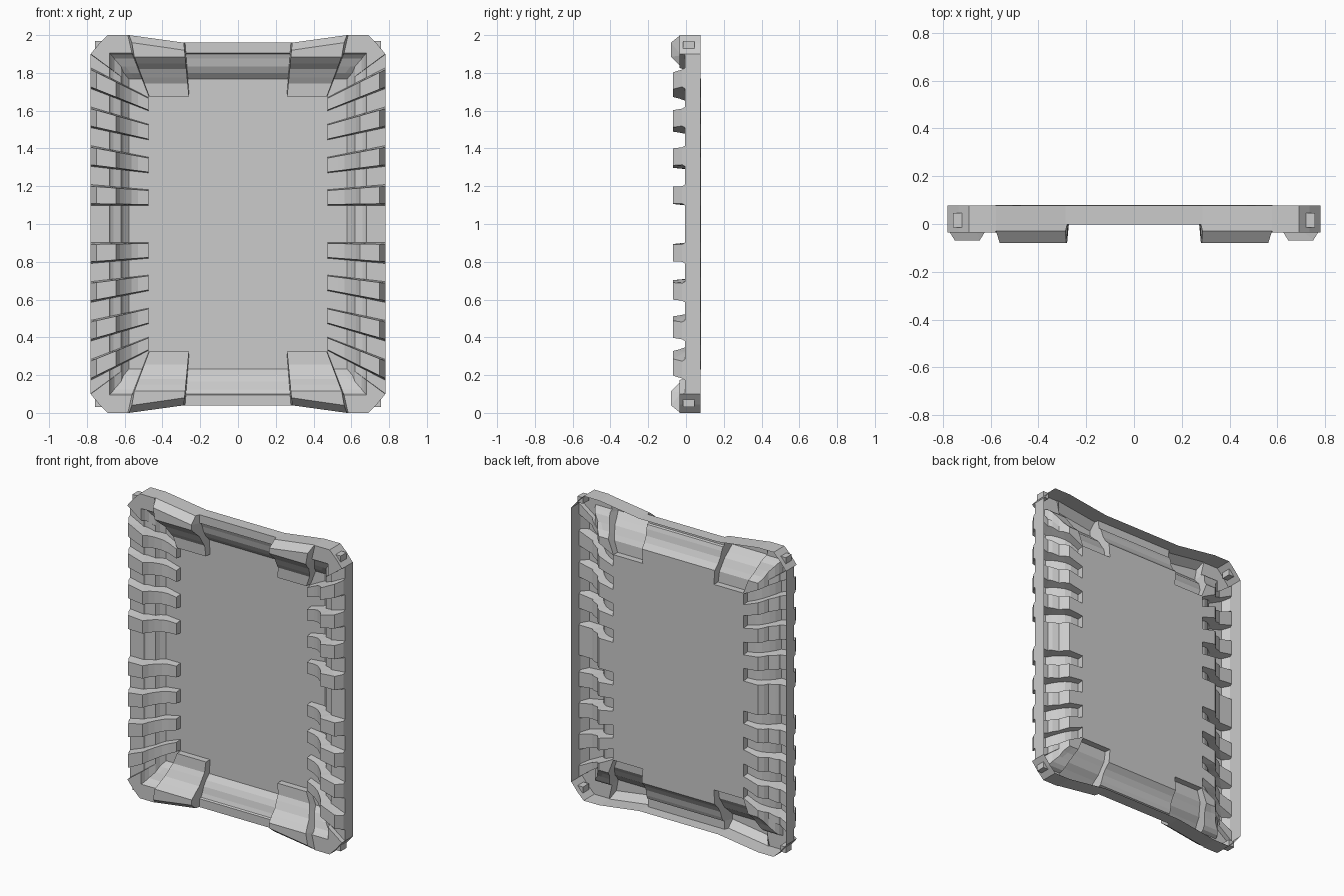
import bpy, bmesh

if "Cube" in bpy.data.objects:
    bpy.data.objects.remove(bpy.data.objects["Cube"])

# Cross-sections as (distance from centre, y), outer back edge -> inner panel edge
SIDE_BASE = [(.78, .077), (.78, -.005), (.68, -.005), (.675, .005), (.66, .015),
             (.62, .03), (.605, .055), (.578, .08), (.475, .08), (.475, .08)]
SIDE_RIB = [(.78, .077), (.78, -.02), (.75, -.068), (.645, -.068), (.625, -.035),
            (.60, -.008), (.565, .02), (.53, .034), (.475, .038), (.475, .08)]
SIDE_CORNER = [(.78, .077), (.78, -.035), (.68, -.035), (.67, -.01), (.655, .01)] + SIDE_BASE[5:]
END_BASE = [(.96, .077), (.96, -.003), (.905, -.003), (.90, .01), (.875, .02),
            (.835, .03), (.80, .05), (.768, .08), (.675, .08), (.675, .08)]
END_BLOCK = [(.96, .077), (.96, -.03), (.92, -.08), (.885, -.08), (.85, -.045),
             (.82, -.01), (.775, .015), (.745, .034), (.675, .038), (.675, .08)]
END_CORNER = [(1.0, .077), (1.0, -.035), (.905, -.035), (.895, -.01), (.875, .01)] + END_BASE[5:]


def side_station(prof, z_out, z_in):
    """Section across the side rail, slanting from z_out to z_in."""
    return [(d, y, z_in + (z_out - z_in) * (d - .475) / .305) for d, y in prof]


def end_station(prof, x_out, x_in, lift=0.0):
    """Section across the top rail; lift raises only the outer points."""
    pts = []
    for i, (d, y) in enumerate(prof):
        x = x_in + (x_out - x_in) * min(1, (d - .675) / .285)
        pts.append((x, y, d + (lift if i < 3 else 0)))
    return pts


# Quarter frame: side rail with ribs from mid-height up to the corner
stations = [side_station(SIDE_BASE, 0, 0)]
for zo, zi, hi in [(.154, .14, .04), (.36, .312, .04), (.565, .487, .04), (.772, .635, .034)]:
    for prof, s, e in [(SIDE_BASE, -1, .003), (SIDE_RIB, -1, -.006),
                       (SIDE_RIB, 1, -.006), (SIDE_BASE, 1, .003)]:
        stations.append(side_station(prof, zo + s * (.052 + e), zi + s * (hi + e / 2)))
stations.append(side_station(SIDE_BASE, .898, .674))
stations.append(side_station(SIDE_CORNER, .90, .675))

# Mitred, chamfered corner
miter = [(a[0], a[1], b[0]) for a, b in zip(SIDE_CORNER, END_CORNER)]
for i in (0, 1):
    miter[i] = (.735, miter[i][1], .955)
stations.append(miter)
stations.append(end_station(END_CORNER, .69, .475))

# Top rail with its raised block, down to the thinner middle
stations.append(end_station(END_CORNER, .583, .472))
stations.append(end_station(END_BLOCK, .577, .47, .04))
stations.append(end_station(END_BLOCK, .287, .26))
stations.append(end_station(END_BASE, .28, .258))
stations.append(end_station(END_BASE, 0, 0))


def make_object(name, bm, mirror):
    bmesh.ops.remove_doubles(bm, verts=bm.verts, dist=.0002)
    bmesh.ops.recalc_face_normals(bm, faces=bm.faces)
    # Open shell: make the visible front the outside
    if sum(f.normal.y * f.calc_area() for f in bm.faces) > 0 and name != "corner_tab":
        bmesh.ops.reverse_faces(bm, faces=bm.faces)
    me = bpy.data.meshes.new(name)
    bm.to_mesh(me)
    bm.free()
    ob = bpy.data.objects.new(name, me)
    ob.location.z = 1
    bpy.context.collection.objects.link(ob)
    if mirror:
        m = ob.modifiers.new("mirror", 'MIRROR')
        m.use_axis = (True, False, True)
        m.merge_threshold = .0005
    return ob


# Ribbed frame shell, open at the back
bm = bmesh.new()
rows = [[bm.verts.new(p) for p in st] for st in stations]
for a, b in zip(rows, rows[1:]):
    for i in range(len(a) - 1):
        bm.faces.new((a[i], a[i + 1], b[i + 1], b[i]))
make_object("ribbed_frame", bm, True)

# Flat centre panel
bm = bmesh.new()
bm.faces.new([bm.verts.new((x, .08, z)) for x, z in
              [(-.475, -.675), (.475, -.675), (.475, .675), (-.475, .675)]])
make_object("centre_panel", bm, False)

# Small tabs on the chamfered corners
bm = bmesh.new()
bmesh.ops.create_cube(bm, size=1)
for v in bm.verts:
    v.co = (.737 + v.co.x * .04, .015 + v.co.y * .06, .95 + v.co.z * .04)
make_object("corner_tab", bm, True)
